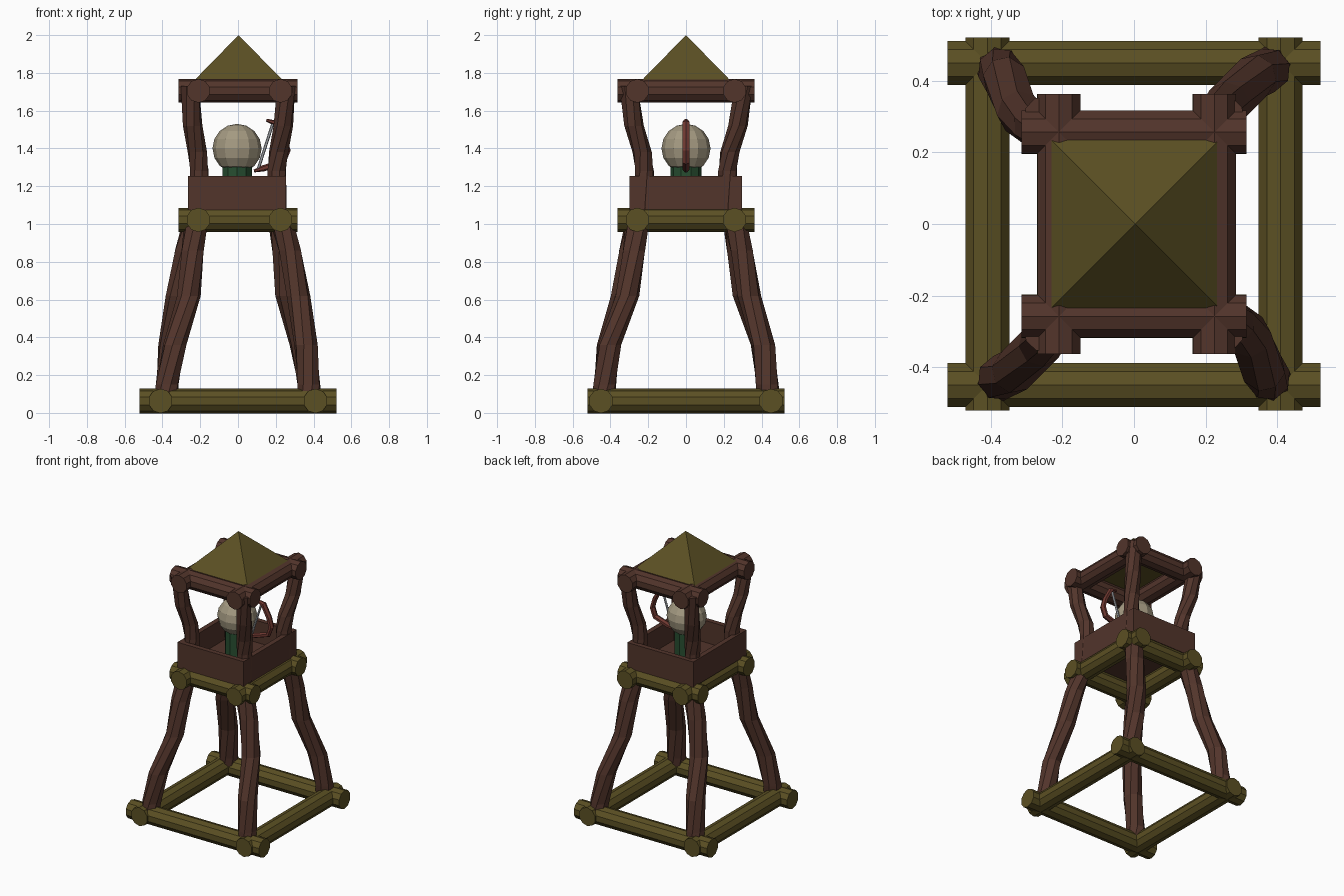
import bpy, bmesh
from math import sin, cos, pi, radians
from mathutils import Vector, Matrix

if "Cube" in bpy.data.objects:
    bpy.data.objects.remove(bpy.data.objects["Cube"])

def material(name, rgb):
    m = bpy.data.materials.new(name)
    m.diffuse_color = (*rgb, 1)
    m.use_nodes = True
    m.node_tree.nodes["Principled BSDF"].inputs["Base Color"].default_value = m.diffuse_color
    return m

OLIVE = material("olive_wood", (0.105, 0.08, 0.017))
BROWN = material("brown_wood", (0.085, 0.035, 0.024))
GREEN = material("green", (0.02, 0.075, 0.03))
CREAM = material("cream", (0.37, 0.32, 0.22))
RED = material("red_wood", (0.16, 0.04, 0.03))
GREY = material("string_grey", (0.45, 0.47, 0.5))

def finish(bm, name, mat):
    bmesh.ops.recalc_face_normals(bm, faces=bm.faces)
    me = bpy.data.meshes.new(name)
    bm.to_mesh(me)
    bm.free()
    me.materials.append(mat)
    ob = bpy.data.objects.new(name, me)
    bpy.context.collection.objects.link(ob)
    return ob

def rod(name, a, b, r, mat, sides=10, r2=None):
    """Faceted cylinder or cone between two points."""
    a, b = Vector(a), Vector(b)
    bm = bmesh.new()
    rot = (b - a).to_track_quat('Z', 'Y').to_matrix().to_4x4()
    bmesh.ops.create_cone(bm, cap_ends=True, segments=sides, radius1=r,
                          radius2=r if r2 is None else r2, depth=(b - a).length,
                          matrix=Matrix.Translation((a + b) / 2) @ rot)
    return finish(bm, name, mat)

def loft(name, rings, mat):
    """Skin a list of equal-length point rings and cap the ends."""
    bm = bmesh.new()
    vs = [[bm.verts.new(p) for p in ring] for ring in rings]
    n = len(vs[0])
    for lo, hi in zip(vs, vs[1:]):
        for i in range(n):
            j = (i + 1) % n
            bm.faces.new((lo[i], lo[j], hi[j], hi[i]))
    bm.faces.new(vs[0])
    bm.faces.new(vs[-1])
    return finish(bm, name, mat)

def twisted_post(name, path, r, twist, mat, sides=8):
    """Crooked post with level cross-sections that turn on the way up."""
    loft(name, [[(x + r * cos(2 * pi * i / sides + k * twist),
                  y + r * sin(2 * pi * i / sides + k * twist), z) for i in range(sides)]
                for k, (x, y, z) in enumerate(path)], mat)

def log_frame(name, xs, ys, hx, hy, z, r, mat):
    """Four crossing logs with overhanging ends."""
    for i, y in enumerate(ys):
        rod(f"{name}_x_log_{i}", (-hx, y, z), (hx, y, z), r, mat)
    for i, x in enumerate(xs):
        rod(f"{name}_y_log_{i}", (x, -hy, z), (x, hy, z), r, mat)

# Log frames
log_frame("base_frame", (-.41, .41), (-.45, .45), .522, .522, .063, .065, OLIVE)
log_frame("platform_frame", (-.21, .225), (-.258, .257), .315, .363, 1.022, .064, OLIVE)
log_frame("roof_frame", (-.21, .225), (-.258, .257), .315, .363, 1.705, .063, BROWN)

# Crooked legs: diagonal pairs bend along x first or along y first
X_FIRST = [(.38, .44, .05), (.375, .43, .15), (.335, .41, .36), (.26, .335, .62),
           (.24, .295, .86), (.22, .255, 1.03)]
Y_FIRST = [(.38, .44, .05), (.375, .43, .15), (.36, .405, .36), (.32, .31, .62),
           (.275, .275, .86), (.225, .255, 1.03)]
UPPER = [(.205, .22, 1.06), (.205, .22, 1.28), (.215, .232, 1.38),
         (.24, .275, 1.52), (.255, .305, 1.73)]
for sx, sn in ((-1, "left"), (1, "right")):
    for sy, yn in ((-1, "front"), (1, "back")):
        place = lambda path: [(x * sx, y * sy, z) for x, y, z in path]
        path = X_FIRST if sx == sy else Y_FIRST
        twisted_post(f"{yn}_{sn}_leg", place(path), .063, .3, BROWN)
        twisted_post(f"{yn}_{sn}_upper_post", place(UPPER), .052, .3, BROWN)

# Open box of the lookout
def rect(inset, z):
    x0, x1, y0, y1 = -.265 + inset, .253 - inset, -.30 + inset, .297 - inset
    return [(x0, y0, z), (x1, y0, z), (x1, y1, z), (x0, y1, z)]
loft("lookout_box", [rect(0, 1.075), rect(0, 1.255), rect(.035, 1.255), rect(.035, 1.1)], BROWN)

# Pyramid roof
bm = bmesh.new()
bmesh.ops.create_cone(bm, cap_ends=True, segments=4, radius1=.235 * 2 ** .5, radius2=0, depth=.24,
                      matrix=Matrix.Translation((.003, 0, 1.88)) @ Matrix.Rotation(pi / 4, 4, 'Z'))
finish(bm, "roof", OLIVE)

# Lookout figure: round head on a short body
rod("body", (-.005, 0, 1.09), (-.005, 0, 1.33), .082, GREEN, 10)
bm = bmesh.new()
bmesh.ops.create_uvsphere(bm, u_segments=12, v_segments=8, radius=.13,
                          matrix=Matrix.Translation((-.005, 0, 1.4)))
finish(bm, "head", CREAM)

# Bow: flat-sided curved limb with a string
BOW = [(.15, 1.55), (.2, 1.535), (.245, 1.45), (.262, 1.39), (.24, 1.33), (.135, 1.295), (.085, 1.28)]
rings = []
for i, p in enumerate(BOW):
    a, b = BOW[max(i - 1, 0)], BOW[min(i + 1, len(BOW) - 1)]
    d = Vector((b[0] - a[0], 0, b[1] - a[1])).normalized()
    n = Vector((-d.z, 0, d.x))
    w = .01 if i in (0, len(BOW) - 1) else .022
    rings.append([Vector((p[0], 0, p[1])) + n * w * .75 * cos(t) + Vector((0, w * sin(t), 0))
                  for t in (2 * pi * k / 6 for k in range(6))])
loft("bow_limb", rings, RED)
rod("bow_string", (.185, 0, 1.535), (.105, 0, 1.285), .008, GREY, 6)
